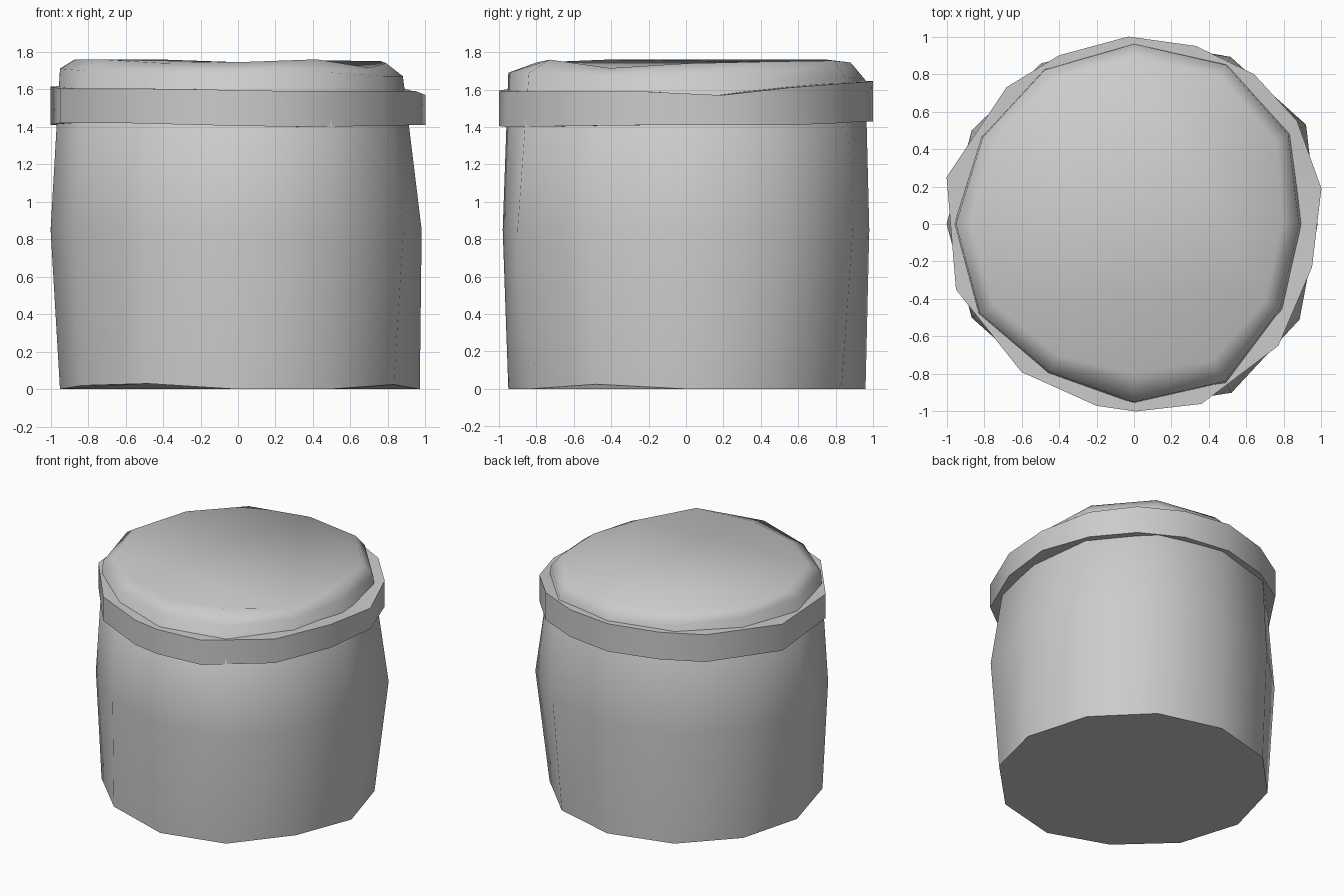
import bpy, bmesh
from math import sin, cos, radians

if "Cube" in bpy.data.objects:
    bpy.data.objects.remove(bpy.data.objects["Cube"])


def polar_ring(radii, heights):
    n = len(radii)
    return [(r * cos(radians(360 * i / n)), r * sin(radians(360 * i / n)), z)
            for i, (r, z) in enumerate(zip(radii, heights))]


def loft(name, rings, cap_ends=False, closed_loop=False):
    bm = bmesh.new()
    vr = [[bm.verts.new(p) for p in ring] for ring in rings]
    pairs = list(zip(vr, vr[1:]))
    if closed_loop:
        pairs.append((vr[-1], vr[0]))
    for a, b in pairs:
        for i in range(len(a)):
            j = (i + 1) % len(a)
            bm.faces.new((a[i], a[j], b[j], b[i]))
    if cap_ends:
        bm.faces.new(vr[0][::-1])
        bm.faces.new(vr[-1])
    bmesh.ops.recalc_face_normals(bm, faces=bm.faces)
    me = bpy.data.meshes.new(name)
    bm.to_mesh(me)
    bm.free()
    ob = bpy.data.objects.new(name, me)
    bpy.context.collection.objects.link(ob)
    bpy.ops.object.select_all(action='DESELECT')
    bpy.context.view_layer.objects.active = ob
    ob.select_set(True)
    bpy.ops.object.shade_smooth_by_angle(angle=radians(62))
    return ob


# Irregular twelve-sided body: base, belly, shoulder and domed top
base = polar_ring([.97, .96, .96, .96, .96, .95, .95, .96, .96, .95, .96, .96],
                  [0, 0, 0, 0, 0, 0, 0, .02, .03, 0, 0, .025])
belly = polar_ring([.98, 1.06, 1.03, .98, .99, 1.0, 1.0, 1.0, .97, .98, 1.04, 1.02],
                   [.85] * 12)
shoulder_r = [.88, .95, .98, .96, .95, .93, .95, .95, .91, .95, .97, .90]
shoulder = polar_ring(shoulder_r,
                      [1.67, 1.67, 1.67, 1.65, 1.68, 1.69, 1.71, 1.70, 1.69, 1.69, 1.69, 1.67])
top = polar_ring([.79, .88, .91, .88, .87, .86, .87, .86, .81, .80, .84, .81],
                 [1.74, 1.75, 1.755, 1.745, 1.76, 1.76, 1.76, 1.76, 1.74, 1.745, 1.76, 1.715])
loft("drum_body", [base, belly, shoulder, top], cap_ends=True)

# Uneven band around the rim: x, y, lower z, upper z
rim = [(1.0, .19, 1.41, 1.57), (.87, .55, 1.41, 1.61), (.64, .80, 1.42, 1.63),
       (.33, .95, 1.43, 1.64), (-.03, 1.0, 1.43, 1.645), (-.40, .90, 1.43, 1.64),
       (-.68, .73, 1.42, 1.63), (-1.0, .25, 1.41, 1.615), (-.95, -.35, 1.42, 1.605),
       (-.60, -.79, 1.42, 1.605), (-.20, -.97, 1.41, 1.60), (.01, -1.0, 1.405, 1.595),
       (.36, -.96, 1.40, 1.59), (.77, -.65, 1.405, 1.59), (.95, -.23, 1.41, 1.59)]
k = .82
loft("rim_band", [[(x, y, lo) for x, y, lo, hi in rim],
                  [(x, y, hi) for x, y, lo, hi in rim],
                  [(x * k, y * k, hi) for x, y, lo, hi in rim],
                  [(x * k, y * k, lo) for x, y, lo, hi in rim]], closed_loop=True)
